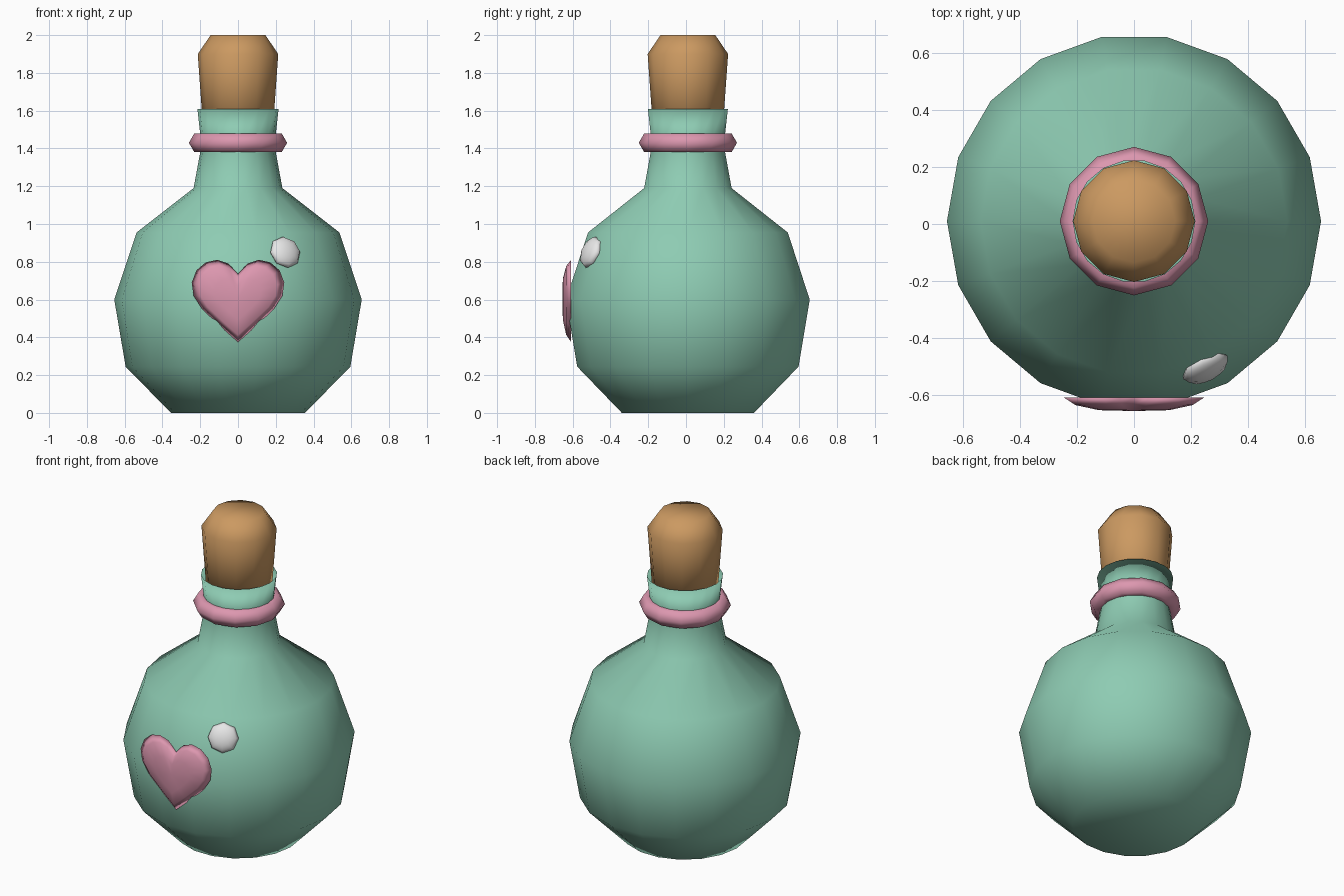
import bpy, bmesh, math
from mathutils import Vector

if "Cube" in bpy.data.objects:
    bpy.data.objects.remove(bpy.data.objects["Cube"])

CY = 0.01  # axis of the bottle in y


def material(name, rgb):
    m = bpy.data.materials.new(name)
    m.diffuse_color = (*rgb, 1)
    m.use_nodes = True
    m.node_tree.nodes["Principled BSDF"].inputs["Base Color"].default_value = m.diffuse_color
    return m


GREEN = material("mint glass", (0.27, 0.60, 0.45))
PINK = material("pink", (0.72, 0.31, 0.43))
CORK = material("cork brown", (0.60, 0.32, 0.12))
WHITE = material("white", (0.80, 0.80, 0.80))


def finish(bm, name, mat):
    bmesh.ops.recalc_face_normals(bm, faces=bm.faces)
    for f in bm.faces:
        f.smooth = True
    me = bpy.data.meshes.new(name)
    bm.to_mesh(me)
    bm.free()
    me.materials.append(mat)
    ob = bpy.data.objects.new(name, me)
    bpy.context.collection.objects.link(ob)
    return ob


def bridge(bm, a, b):
    n = len(a)
    for i in range(n):
        j = (i + 1) % n
        bm.faces.new((a[i], a[j], b[j], b[i]))


def lathe(name, profile, sides, mat, closed=False):
    """Revolve (radius, z) points; cap the ends, or join them if closed."""
    bm = bmesh.new()
    rings = []
    for r, z in profile:
        rings.append([bm.verts.new((r * math.cos(math.tau * i / sides),
                                    CY + r * math.sin(math.tau * i / sides), z))
                      for i in range(sides)])
    for a, b in zip(rings, rings[1:]):
        bridge(bm, a, b)
    if closed:
        bridge(bm, rings[-1], rings[0])
    else:
        bm.faces.new(rings[0])
        bm.faces.new(rings[-1])
    return finish(bm, name, mat)


# Flask: round belly, neck, flared lip and a shallow mouth
lathe("flask", [(0.355, 0), (0.595, 0.245), (0.655, 0.6), (0.537, 0.955),
                (0.235, 1.19), (0.2, 1.38), (0.197, 1.45), (0.215, 1.61),
                (0.185, 1.5)], 18, GREEN)

# Stopper with a chamfered top
lathe("stopper", [(0.183, 1.48), (0.213, 1.9), (0.145, 2.0)], 12, CORK)

# Collar ring with a six-sided section
lathe("neck_ring", [(0.204 + 0.056 * math.cos(math.tau * i / 6),
                     1.43 + 0.056 * math.sin(math.tau * i / 6))
                    for i in range(6)], 12, PINK, closed=True)

# Heart: mirrored outline, domed towards the front
half = [(0.09, 0.455), (0.19, 0.55), (0.235, 0.62), (0.245, 0.69),
        (0.22, 0.755), (0.17, 0.797), (0.11, 0.81), (0.05, 0.79)]
outline = [(0, 0.375)] + half + [(0, 0.735)] + [(-x, z) for x, z in reversed(half)]
bm = bmesh.new()
rings = []
for s, y in ((1, -0.608), (0.84, -0.634), (0.5, -0.652)):
    rings.append([bm.verts.new((x * s, y, 0.61 + (z - 0.61) * s)) for x, z in outline])
for a, b in zip(rings, rings[1:]):
    bridge(bm, a, b)
tip = bm.verts.new((0, -0.655, 0.61))
for i, v in enumerate(rings[-1]):
    bm.faces.new((v, rings[-1][(i + 1) % len(outline)], tip))
bm.faces.new(rings[0])
finish(bm, "heart", PINK)

# Highlight: flattened ball lying against the belly
bm = bmesh.new()
bmesh.ops.create_uvsphere(bm, u_segments=8, v_segments=6, radius=1)
shine = finish(bm, "highlight", WHITE)
shine.scale = (0.088, 0.088, 0.042)
shine.rotation_euler = Vector((0.42, -0.82, 0.36)).to_track_quat('Z', 'Y').to_euler()
shine.location = (0.25, -0.502, 0.85)
